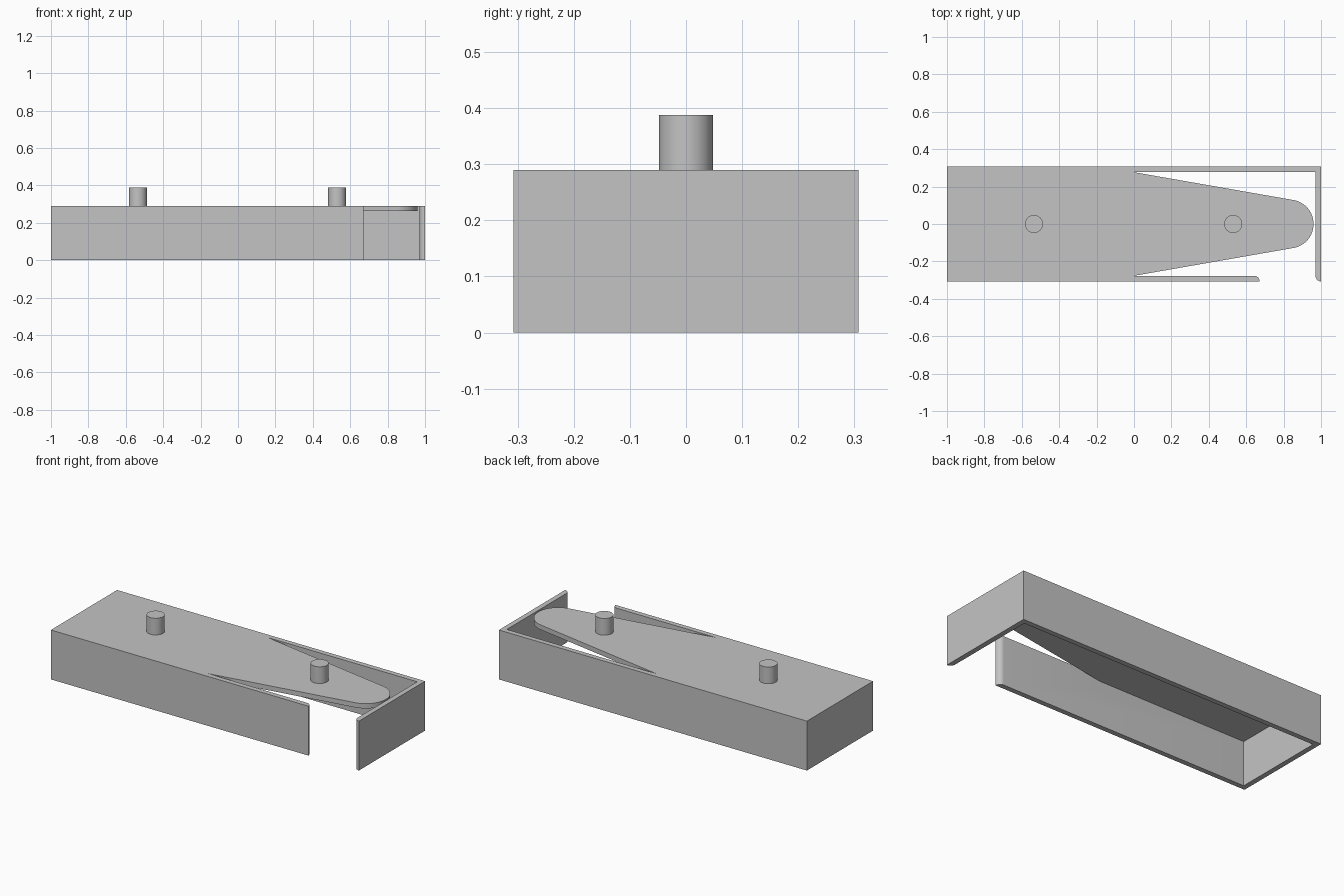
import bpy, bmesh
from math import sin, cos, pi, radians

old = bpy.data.objects.get("Cube")
if old:
    bpy.data.objects.remove(old, do_unlink=True)

HALF_L, HALF_W, HEIGHT = 1.0, 0.307, 0.29
WALL, LID_BOTTOM = 0.03, 0.262
IN_X, IN_Y = HALF_L - WALL, HALF_W - WALL

grey = bpy.data.materials.new("plain grey")
grey.use_nodes = True
colour = (0.55, 0.55, 0.55, 1)
grey.diffuse_color = colour
grey.node_tree.nodes["Principled BSDF"].inputs["Base Color"].default_value = colour


def arc(cx, cy, r, a0, a1, n):
    steps = [radians(a0 + (a1 - a0) * i / n) for i in range(n + 1)]
    return [(cx + r * cos(a), cy + r * sin(a)) for a in steps]


def prism(name, outline, z0, z1):
    """Extrude a flat outline from z0 up to z1."""
    bm = bmesh.new()
    base = bm.faces.new([bm.verts.new((x, y, z0)) for x, y in outline])
    top = bmesh.ops.extrude_face_region(bm, geom=[base])["geom"]
    for v in top:
        if isinstance(v, bmesh.types.BMVert):
            v.co.z = z1
    bmesh.ops.recalc_face_normals(bm, faces=bm.faces)
    mesh = bpy.data.meshes.new(name)
    bm.to_mesh(mesh)
    bm.free()
    mesh.materials.append(grey)
    obj = bpy.data.objects.new(name, mesh)
    bpy.context.collection.objects.link(obj)
    return obj


def rect(x0, x1, y0, y1):
    return [(x0, y0), (x1, y0), (x1, y1), (x0, y1)]


def cut(target, cutter):
    """Subtract the cutter, bake the result and drop the cutter."""
    cutter.hide_render = True
    mod = target.modifiers.new("cut", 'BOOLEAN')
    mod.operation, mod.solver, mod.object = 'DIFFERENCE', 'EXACT', cutter
    graph = bpy.context.evaluated_depsgraph_get()
    baked = bpy.data.meshes.new_from_object(target.evaluated_get(graph))
    target.modifiers.clear()
    target.data = baked
    bpy.data.objects.remove(cutter, do_unlink=True)


def smooth(obj):
    bpy.ops.object.select_all(action='DESELECT')
    obj.select_set(True)
    bpy.context.view_layer.objects.active = obj
    bpy.ops.object.shade_smooth_by_angle(angle=radians(30))


# Box shell, open underneath
shell = prism("shell", rect(-HALF_L, HALF_L, -HALF_W, HALF_W), 0, HEIGHT)
cut(shell, prism("cavity_cutter", rect(-IN_X, IN_X, -IN_Y, IN_Y), -0.1, LID_BOTTOM))

# Slot that frees a tapered, round-ended spring tongue in the lid
tongue_tip = arc(0.83, 0, 0.13, -80.6, 80.6, 32)
slot = [(0, -IN_Y), (IN_X, -IN_Y), (IN_X, IN_Y), (0, IN_Y)] + tongue_tip[::-1]
cut(shell, prism("slot_cutter", slot, 0.2, 0.4))

# Opening in the front wall, with rounded inner wall ends
gap = [(0.672, -0.4), (HALF_L, -0.4)]
gap += arc(HALF_L, -IN_Y, WALL, 270, 180, 8)
gap += [(IN_X, -0.25), (0.642, -0.25)]
gap += arc(0.642, -HALF_W, WALL, 90, 0, 8)
cut(shell, prism("gap_cutter", gap, -0.1, 0.4))
smooth(shell)

# Round pegs standing on the lid and on the tongue
for name, x in (("fixed_peg", -0.535), ("tongue_peg", 0.53)):
    peg = prism(name, arc(x, 0, 0.048, 0, 352.5, 47), HEIGHT - 0.01, 0.388)
    smooth(peg)
